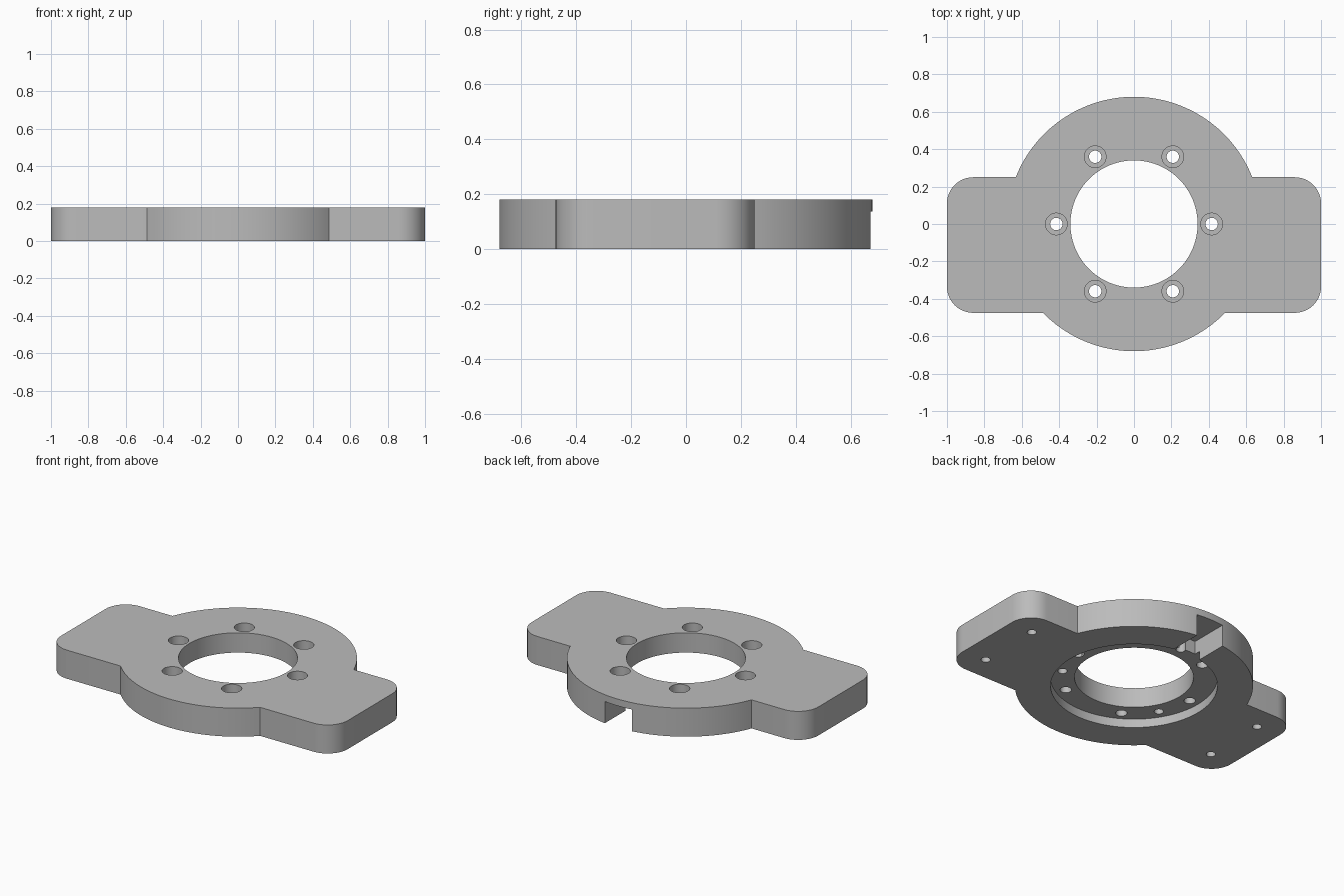
import bpy
import bmesh
from math import sin, cos, asin, acos, pi, radians

cube = bpy.data.objects.get("Cube")
if cube:
    bpy.data.objects.remove(cube, do_unlink=True)

THICK = 0.18
DISC_R = 0.68
WING_BACK, WING_FRONT, CORNER_R = 0.25, -0.475, 0.14
BOLT_R = 0.415

metal = bpy.data.materials.new("Plain grey")
metal.use_nodes = True
grey = (0.5, 0.5, 0.5, 1)
metal.diffuse_color = grey
metal.node_tree.nodes["Principled BSDF"].inputs["Base Color"].default_value = grey


def arc(cx, cy, r, a0, a1, steps):
    return [(cx + r * cos(a0 + (a1 - a0) * i / steps),
             cy + r * sin(a0 + (a1 - a0) * i / steps)) for i in range(steps + 1)]


def circle(cx, cy, r, steps=40):
    return arc(cx, cy, r, 0, 2 * pi, steps)[:-1]


def prism(name, outline, z0, z1):
    """Extrude a counter-clockwise outline from z0 to z1."""
    bm = bmesh.new()
    base = bm.faces.new([bm.verts.new((x, y, z0)) for x, y in outline])
    top = bmesh.ops.extrude_face_region(bm, geom=[base])["geom"]
    for v in top:
        if isinstance(v, bmesh.types.BMVert):
            v.co.z = z1
    bmesh.ops.recalc_face_normals(bm, faces=bm.faces)
    mesh = bpy.data.meshes.new(name)
    bm.to_mesh(mesh)
    bm.free()
    mesh.materials.append(metal)
    obj = bpy.data.objects.new(name, mesh)
    bpy.context.collection.objects.link(obj)
    return obj


def cut(target, outline, z0, z1):
    """Subtract an extruded outline and discard the cutter."""
    cutter = prism("cutter", outline, z0, z1)
    cutter.hide_render = True
    mod = target.modifiers.new("cut", "BOOLEAN")
    mod.operation, mod.solver, mod.object = "DIFFERENCE", "EXACT", cutter
    bpy.context.view_layer.objects.active = target
    bpy.ops.object.modifier_apply(modifier=mod.name)
    bpy.data.objects.remove(cutter, do_unlink=True)


# Outline: round body with a rounded wing on each side
back = asin(WING_BACK / DISC_R)
front = asin(WING_FRONT / DISC_R)
c = 1 - CORNER_R
low, high = WING_FRONT + CORNER_R, WING_BACK - CORNER_R
outline = (arc(c, low, CORNER_R, -pi / 2, 0, 12)
           + arc(c, high, CORNER_R, 0, pi / 2, 12)
           + arc(0, 0, DISC_R, back, pi - back, 64)
           + arc(-c, high, CORNER_R, pi / 2, pi, 12)
           + arc(-c, low, CORNER_R, pi, 1.5 * pi, 12)
           + arc(0, 0, DISC_R, pi - front, 2 * pi + front, 48))
plate = prism("mounting_plate", outline, 0, THICK)

# Central bore and the shallow recess around it underneath
cut(plate, circle(0, 0, 0.34, 96), -0.1, 0.3)
cut(plate, circle(0, 0, 0.477, 96), -0.1, 0.055)

# Notch in the underside at the back
cut(plate, [(-0.095, 0.43), (0.095, 0.43), (0.095, 0.9), (-0.095, 0.9)], -0.1, 0.137)

# Six counterbored bolt holes
for i in range(6):
    x, y = BOLT_R * cos(i * pi / 3), BOLT_R * sin(i * pi / 3)
    cut(plate, circle(x, y, 0.033, 32), -0.1, 0.3)
    cut(plate, circle(x, y, 0.058), 0.11, 0.3)

# Three blind holes in the recess
for deg in (90, 210, 330):
    a = radians(deg)
    cut(plate, circle(BOLT_R * cos(a), BOLT_R * sin(a), 0.027, 32), -0.1, 0.125)

# Two blind holes under each wing
wing_mid = (WING_FRONT + WING_BACK) / 2
for sx in (-1, 1):
    for sy in (-1, 1):
        cut(plate, circle(sx * 0.84, wing_mid + sy * 0.205, 0.027, 32), -0.1, 0.1)

bpy.ops.object.select_all(action="DESELECT")
plate.select_set(True)
bpy.context.view_layer.objects.active = plate
bpy.ops.object.shade_smooth_by_angle(angle=radians(30))
